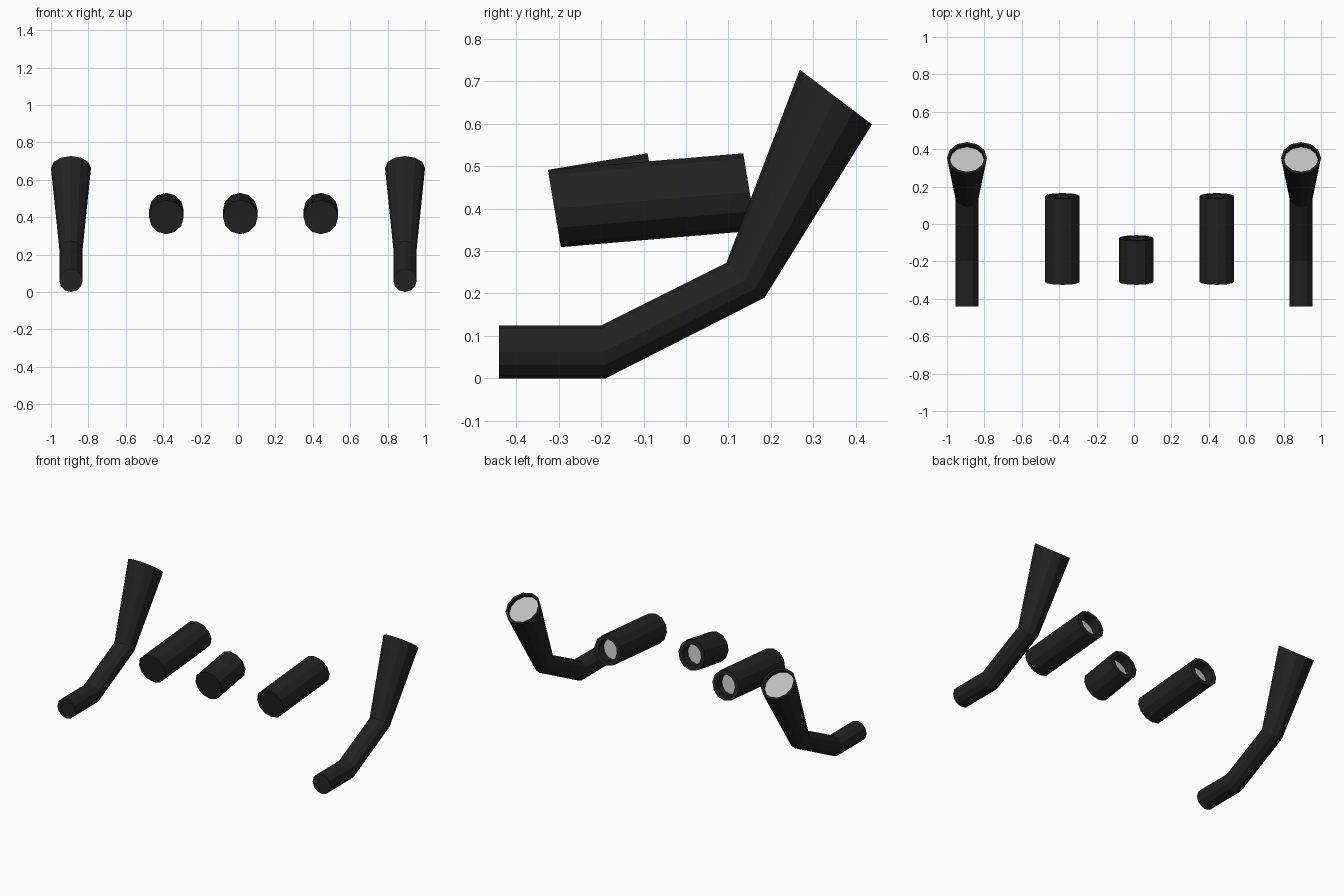
import bpy, bmesh, math
from mathutils import Vector

SIDES = 12

old = bpy.data.objects.get("Cube")
if old:
    bpy.data.objects.remove(old, do_unlink=True)


def make_material(name, value):
    mat = bpy.data.materials.new(name)
    mat.use_nodes = True
    colour = (value, value, value, 1)
    mat.diffuse_color = colour
    mat.node_tree.nodes["Principled BSDF"].inputs["Base Color"].default_value = colour
    return mat


black = make_material("matte black", 0.016)
grey = make_material("light grey", 0.52)


def tube(name, x, sections, inner, depth):
    """Skin a tube through (y, z, up_y, up_z, radius) sections, with a
    closed first end and a recessed grey disc in the last end."""
    y, z, uy, uz, r = sections[-1]
    normal = Vector((uz, -uy)).normalized()
    lip = (y, z, uy * inner, uz * inner, r * inner)
    floor = (y - normal.x * depth, z - normal.y * depth) + lip[2:]

    bm = bmesh.new()
    rings = []
    for y, z, uy, uz, r in sections + [lip, floor]:
        ring = []
        for i in range(SIDES):
            a = math.tau * i / SIDES
            c, s = math.cos(a), math.sin(a)
            ring.append(bm.verts.new((x + r * c, y + uy * s, z + uz * s)))
        rings.append(ring)
    for a, b in zip(rings, rings[1:]):
        for i in range(SIDES):
            j = (i + 1) % SIDES
            bm.faces.new((a[i], a[j], b[j], b[i]))
    bm.faces.new(rings[0][::-1])
    bm.faces.new(rings[-1]).material_index = 1
    bmesh.ops.recalc_face_normals(bm, faces=bm.faces)

    mesh = bpy.data.meshes.new(name)
    bm.to_mesh(mesh)
    bm.free()
    mesh.materials.append(black)
    mesh.materials.append(grey)
    obj = bpy.data.objects.new(name, mesh)
    bpy.context.collection.objects.link(obj)
    return obj


# Bent outer pipes with flared mouths
pipe = [
    (-0.44, 0.0625, 0, 0.0625, 0.0625),
    (-0.194, 0.0625, -0.005, 0.0625, 0.0625),
    (0.14, 0.231, -0.045, 0.041, 0.0625),
    (0.353, 0.6625, -0.085, 0.0645, 0.107),
]
for side, sign in (("left", 1), ("right", -1)):
    tube(side + "_bent_pipe", sign * 0.893, pipe, 0.87, 0.025)

# Straight middle barrels, two long and one short
barrels = (("left_barrel", 0.443, 0.15),
           ("centre_barrel", 0.012, -0.075),
           ("right_barrel", -0.383, 0.15))
for name, x, end in barrels:
    tilt = (-0.0153, 0.091, 0.0925)
    tube(name, x, [(-0.31, 0.40) + tilt, (end, 0.439) + tilt], 0.7, 0.055)
